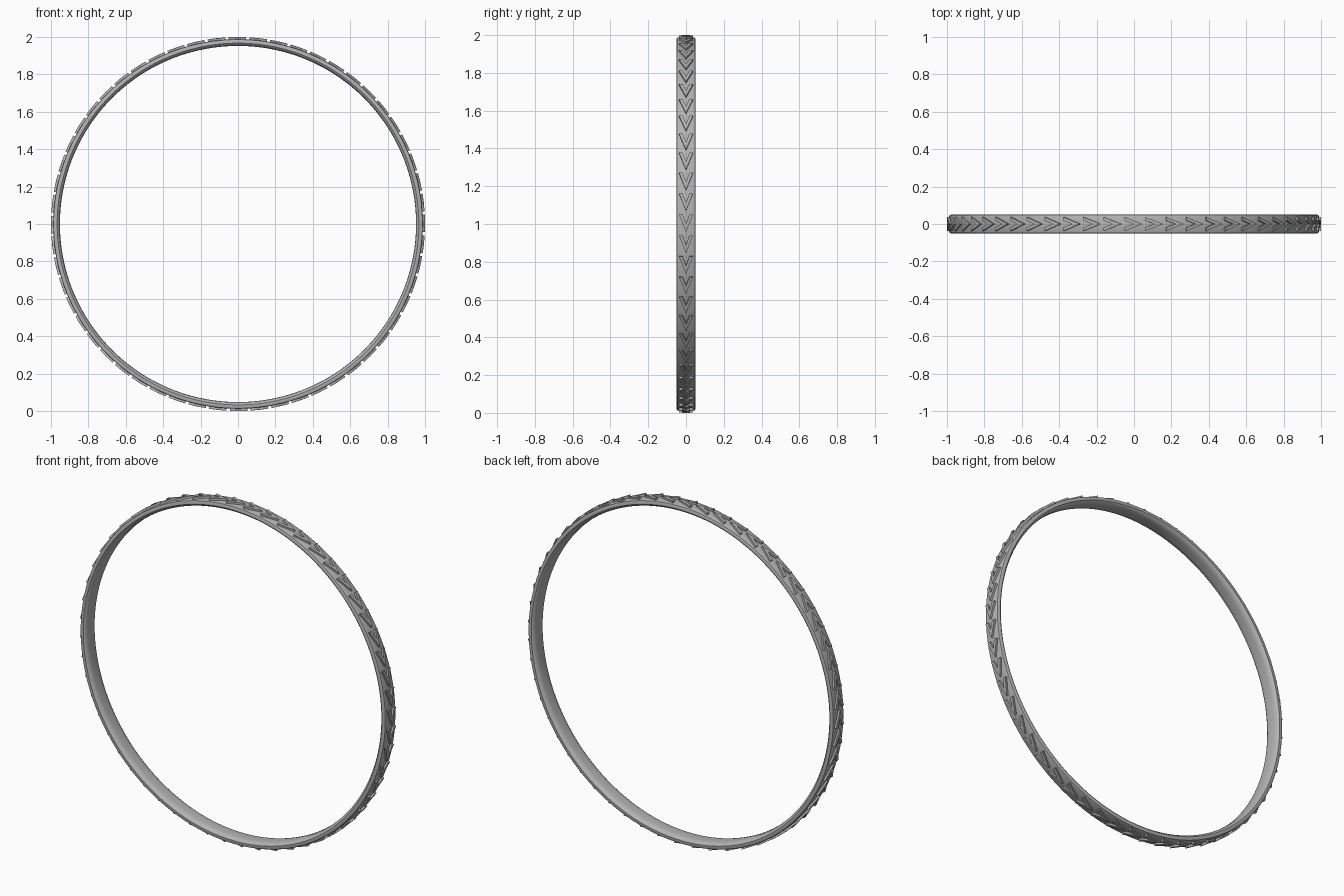
import bpy
import bmesh
from math import sin, cos, pi

cube = bpy.data.objects.get("Cube")
if cube:
    bpy.data.objects.remove(cube)

grey = bpy.data.materials.new("rubber grey")
grey.use_nodes = True
color = (0.45, 0.45, 0.45, 1)
grey.diffuse_color = color
grey.node_tree.nodes["Principled BSDF"].inputs["Base Color"].default_value = color


def wheel_point(radius, angle, y):
    """Point on the wheel; angle runs from the top towards +x."""
    return (radius * sin(angle), y, 1 + radius * cos(angle))


def finish(bm, name):
    bmesh.ops.recalc_face_normals(bm, faces=bm.faces)
    mesh = bpy.data.meshes.new(name)
    bm.to_mesh(mesh)
    bm.free()
    mesh.materials.append(grey)
    obj = bpy.data.objects.new(name, mesh)
    bpy.context.collection.objects.link(obj)
    return obj


# Ring body: a bevelled band profile swept round the axle
half = [(0.043, 0.988), (0.047, 0.986), (0.05, 0.98),
        (0.05, 0.967), (0.046, 0.961), (0.036, 0.954), (0.018, 0.952)]
profile = half + [(-y, r) for y, r in reversed(half)]
STEPS = 224
bm = bmesh.new()
rings = [[bm.verts.new(wheel_point(r, 2 * pi * i / STEPS, y)) for y, r in profile]
         for i in range(STEPS)]
for i, ring in enumerate(rings):
    after = rings[(i + 1) % STEPS]
    for j in range(len(profile)):
        k = (j + 1) % len(profile)
        bm.faces.new((ring[j], ring[k], after[k], after[j]))
body = finish(bm, "tire_band")
bpy.context.view_layer.objects.active = body
body.select_set(True)
bpy.ops.object.shade_smooth_by_angle(angle=pi / 6)

# Tread: raised chevrons, each made of two mirrored arms
COUNT = 56
START = -0.051
arm = [(0.037, 0), (0, 0.095), (0, 0.05), (0.018, 0)]
bm = bmesh.new()
for n in range(COUNT):
    base = START + 2 * pi * n / COUNT
    for side in (1, -1):
        low, high = [[bm.verts.new(wheel_point(r, base + s, side * y)) for y, s in arm]
                     for r in (0.982, 1.0)]
        bm.faces.new(low)
        bm.faces.new(high)
        for j in range(4):
            k = (j + 1) % 4
            if j != 1:  # the arms join along the centre line
                bm.faces.new((low[j], low[k], high[k], high[j]))
bmesh.ops.remove_doubles(bm, verts=bm.verts, dist=0.0001)
finish(bm, "chevron_tread")
